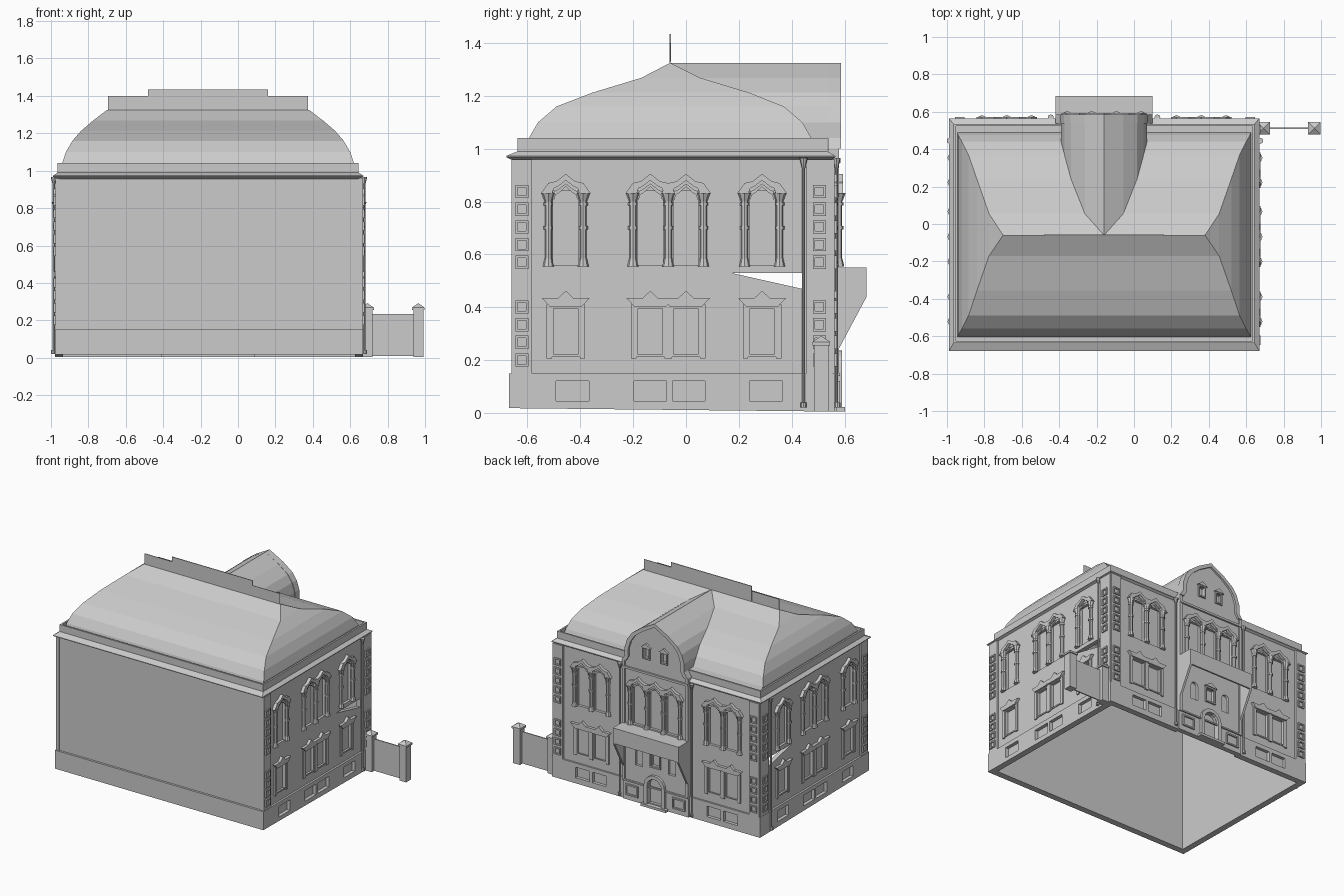
import bpy, bmesh, math
from mathutils import Vector, Matrix

cube = bpy.data.objects.get("Cube")
if cube:
    bpy.data.objects.remove(cube, do_unlink=True)

plaster = bpy.data.materials.new("light_grey_plaster")
plaster.use_nodes = True
GREY = (0.6, 0.6, 0.6, 1)
plaster.diffuse_color = GREY
plaster.node_tree.nodes["Principled BSDF"].inputs["Base Color"].default_value = GREY

# Facade frames: u runs along the wall, d points outward
FACADES = {
    "left_side": lambda u, d, z: Vector((0.655 + d, u, z)),
    "right_side": lambda u, d, z: Vector((-0.965 - d, u, z)),
    "back": lambda u, d, z: Vector((u, 0.55 + d, z)),
    "bay": lambda u, d, z: Vector((u, 0.572 + d, z)),
    "front": lambda u, d, z: Vector((u, -0.655 - d, z)),
}
MID = -0.16  # centre line of the house in x


class Part:
    """Collects solids for one object in a facade frame."""
    def __init__(self, name, facade):
        self.name, self.at, self.bm = name, FACADES[facade], bmesh.new()

    def prism(self, pts, d0, d1):
        a = [self.bm.verts.new(self.at(u, d0, z)) for u, z in pts]
        b = [self.bm.verts.new(self.at(u, d1, z)) for u, z in pts]
        self.bm.faces.new(a)
        self.bm.faces.new(b[::-1])
        for i in range(len(a)):
            j = (i + 1) % len(a)
            self.bm.faces.new((a[i], b[i], b[j], a[j]))

    def box(self, u0, u1, z0, z1, d0, d1):
        self.prism([(u0, z0), (u1, z0), (u1, z1), (u0, z1)], d0, d1)

    def strip(self, outer, inner, d0, d1):
        for i in range(len(outer) - 1):
            self.prism([outer[i], outer[i + 1], inner[i + 1], inner[i]], d0, d1)

    def frame(self, u0, u1, z0, z1, w, d):
        self.box(u0, u0 + w, z0, z1, 0, d)
        self.box(u1 - w, u1, z0, z1, 0, d)
        self.box(u0 + w, u1 - w, z0, z0 + w, 0, d)
        self.box(u0 + w, u1 - w, z1 - w, z1, 0, d)

    def post(self, u, d, z0, z1, r0, r1=None, sides=8):
        m = Matrix.Translation(self.at(u, d, (z0 + z1) / 2))
        bmesh.ops.create_cone(self.bm, cap_ends=True, segments=sides, radius1=r0,
                              radius2=r0 if r1 is None else r1, depth=z1 - z0, matrix=m)

    def done(self):
        bmesh.ops.recalc_face_normals(self.bm, faces=self.bm.faces)
        mesh = bpy.data.meshes.new(self.name)
        self.bm.to_mesh(mesh)
        self.bm.free()
        mesh.materials.append(plaster)
        ob = bpy.data.objects.new(self.name, mesh)
        bpy.context.scene.collection.objects.link(ob)
        return ob


def carve(wall, cutter):
    """Cut the openings into a wall and drop the cutter."""
    w, c = wall.done(), cutter.done()
    mod = w.modifiers.new("openings", "BOOLEAN")
    mod.operation, mod.solver, mod.object = "DIFFERENCE", "EXACT", c
    bpy.context.view_layer.objects.active = w
    bpy.ops.object.modifier_apply(modifier=mod.name)
    bpy.data.objects.remove(c, do_unlink=True)


def mirrored(half, c):
    """Half outline (offset, z) from the centre outward -> full outline."""
    return [(c - u, z) for u, z in reversed(half)] + [(c + u, z) for u, z in half if u > 0]


def arch(c, w, z0, spring):
    top = [(c + w * math.cos(a * math.pi / 8), spring + w * math.sin(a * math.pi / 8)) for a in range(9)]
    return [(c + w, z0)] + top + [(c - w, z0)]


def upper_window(p, cut, c):
    cut.box(c - 0.048, c + 0.048, 0.56, 0.84, -0.018, 0.05)
    for s in (-1, 1):
        u = c + s * 0.066
        p.post(u, 0.006, 0.56, 0.82, 0.013)
        p.post(u, 0.006, 0.555, 0.585, 0.021, 0.014)
        for z in (0.695, 0.785):
            p.post(u, 0.006, z, z + 0.012, 0.018)
        p.post(u, 0.006, 0.80, 0.832, 0.014, 0.026)
    outer = mirrored([(0, 0.905), (0.035, 0.877), (0.066, 0.87), (0.095, 0.83)], c)
    inner = mirrored([(0, 0.88), (0.03, 0.857), (0.045, 0.85), (0.052, 0.83)], c)
    p.strip(outer, inner, 0, 0.022)
    p.strip([(u, z - 0.012) for u, z in inner],
            [(c + (u - c) * 0.85, z - 0.024) for u, z in inner], 0, 0.01)


def lower_window(p, cut, c):
    cut.box(c - 0.05, c + 0.05, 0.215, 0.40, -0.018, 0.05)
    for s in (-1, 1):
        p.box(c + s * 0.063 - 0.01, c + s * 0.063 + 0.01, 0.205, 0.41, 0, 0.01)
    p.frame(c - 0.055, c + 0.055, 0.212, 0.405, 0.009, 0.006)
    p.prism(mirrored([(0, 0.462), (0.03, 0.434), (0.09, 0.434), (0.06, 0.402)], c), 0, 0.02)


def quoins(p, u0, u1):
    """Corner pilaster with two runs of framed square panels."""
    p.box(u0, u1, 0.15, 0.96, -0.01, 0.012)
    c = (u0 + u1) / 2
    for start, count in ((0.2, 4), (0.57, 5)):
        for i in range(count):
            z = start + i * 0.067
            p.frame(c - 0.025, c + 0.025, z - 0.025, z + 0.025, 0.009, 0.021)


def downpipe(p, u):
    p.post(u, 0.02, 0.03, 0.93, 0.006)
    p.post(u, 0.02, 0.925, 0.965, 0.006, 0.016)
    p.post(u, 0.024, 0.02, 0.04, 0.011)


def pair(c):
    return [c - 0.067, c + 0.067]


# Side walls, mirrored left and right
sides = [-0.455, -0.135, 0.0, 0.288]
for f in ("left_side", "right_side"):
    wall, cut, trim = (Part(f + n, f) for n in ("_wall", "_cutter", "_window_trim"))
    wall.box(-0.655, 0.55, 0.14, 0.96, -0.03, 0)
    cut.prism([(0.17, 0.53), (0.447, 0.468), (0.447, 0.53)], -0.1, 0.1)
    for c in sides:
        upper_window(trim, cut, c)
        lower_window(trim, cut, c)
    carve(wall, cut)
    trim.done()
    plinth, cut = Part(f + "_plinth", f), Part(f + "_plinth_cutter", f)
    plinth.prism([(-0.67, 0.018), (0.56, 0.005), (0.56, 0.15), (-0.67, 0.15)], -0.03, 0.014)
    for c in (-0.43, -0.135, 0.01, 0.303):
        cut.box(c - 0.062, c + 0.062, 0.045, 0.12, -0.01, 0.05)
    carve(plinth, cut)
    corner = Part(f + "_quoins", f)
    quoins(corner, -0.66, -0.582)
    quoins(corner, 0.455, 0.555)
    corner.done()
    pipe = Part(f + "_downpipe", f)
    downpipe(pipe, 0.445)
    pipe.done()

# Plain front wall
front = Part("front_wall", "front")
front.box(-0.965, 0.655, 0.14, 0.96, -0.03, 0)
front.box(-0.979, 0.669, 0.018, 0.15, -0.03, 0.015)
front.done()

# Back wings on either side of the bay
for name, u0, u1, c, q in (("right", -0.965, -0.42, -0.68, -0.972), ("left", 0.10, 0.655, 0.36, 0.582)):
    wall, cut, trim = (Part("back_" + name + n, "back") for n in ("_wall", "_cutter", "_window_trim"))
    wall.box(u0, u1, 0.14, 0.96, -0.03, 0)
    for w in pair(c):
        upper_window(trim, cut, w)
        lower_window(trim, cut, w)
    carve(wall, cut)
    quoins(trim, q, q + 0.08)
    trim.done()
    plinth, cut = Part("back_" + name + "_plinth", "back"), Part("back_plinth_cutter", "back")
    plinth.box(u0 - 0.014, u1 + 0.014, 0.005, 0.15, -0.03, 0.012)
    for w in pair(c):
        cut.box(w - 0.055, w + 0.055, 0.045, 0.12, -0.01, 0.05)
    carve(plinth, cut)
    pipe = Part("back_" + name + "_downpipe", "back")
    downpipe(pipe, -0.445 if name == "right" else 0.125)
    pipe.done()

# Central bay with keel-shaped gable
keel = [(0, 1.325), (0.105, 1.268), (0.18, 1.212), (0.215, 1.162), (0.235, 1.10), (0.235, 1.04), (0.26, 1.0)]
bay, cut, trim = (Part("bay" + n, "bay") for n in ("_wall", "_cutter", "_trim"))
bay.prism(mirrored(keel + [(0.26, 0.005)], MID), -0.035, 0)
for s in (-1, 0, 1):
    upper_window(trim, cut, MID + s * 0.132)
for s in (-1, 1):
    cut.prism(arch(MID + s * 0.13, 0.028, 0.27, 0.37), -0.018, 0.05)
    g = MID + s * 0.07
    cut.box(g - 0.02, g + 0.02, 1.06, 1.125, -0.018, 0.05)
    trim.frame(g - 0.029, g + 0.029, 1.05, 1.135, 0.008, 0.01)
    trim.prism([(g - 0.038, 1.135), (g + 0.038, 1.135), (g, 1.165)], 0, 0.014)
    trim.box(MID + s * 0.25 - 0.01, MID + s * 0.25 + 0.01, 0.15, 1.0, 0, 0.008)
    trim.frame(MID + s * 0.185 - 0.05, MID + s * 0.185 + 0.05, 0.04, 0.12, 0.01, 0.01)
cut.box(MID - 0.03, MID + 0.03, 0.30, 0.39, -0.018, 0.05)
cut.prism(arch(MID, 0.055, 0.03, 0.155), -0.02, 0.05)
carve(bay, cut)
trim.frame(MID - 0.042, MID + 0.042, 0.288, 0.402, 0.01, 0.01)
trim.prism([(MID - 0.05, 0.402), (MID + 0.05, 0.402), (MID, 0.435)], 0, 0.016)
trim.strip(arch(MID, 0.082, 0.02, 0.155), arch(MID, 0.057, 0.02, 0.155), 0, 0.018)
trim.strip(mirrored(keel, MID), mirrored([(u * 0.88, 1.0 + (z - 1.0) * 0.92) for u, z in keel], MID), 0, 0.014)
trim.box(MID - 0.26, MID + 0.26, 0.945, 0.96, 0, 0.012)
trim.box(MID - 0.26, MID + 0.26, 0.14, 0.15, 0, 0.01)
trim.done()

# Door canopy with tapering side panels, and the doorstep
canopy = Part("door_canopy", "bay")
canopy.box(MID - 0.26, MID + 0.26, 0.535, 0.55, 0, 0.112)
canopy.box(MID - 0.26, MID + 0.26, 0.44, 0.55, 0.1, 0.112)
for s in (-1, 1):
    rim = [(0, 0.55), (0.112, 0.55), (0.112, 0.44), (0, 0.23)]
    loops = [[canopy.bm.verts.new(canopy.at(MID + s * u, d, z)) for d, z in rim] for u in (0.26, 0.245)]
    canopy.bm.faces.new(loops[0])
    canopy.bm.faces.new(loops[1][::-1])
    for i in range(4):
        j = (i + 1) % 4
        canopy.bm.faces.new((loops[0][i], loops[1][i], loops[1][j], loops[0][j]))
canopy.done()
step = Part("door_step", "bay")
step.box(MID - 0.1, MID + 0.1, 0.005, 0.022, 0, 0.03)
step.done()

# Cornice, parapet and curved hipped roof lofted from rectangles (side inset, y front, y back, z)
rings = [(0.03, -0.655, 0.545, 0.955), (0.0, -0.68, 0.565, 0.968), (0.0, -0.68, 0.565, 0.973),
         (0.025, -0.637, 0.535, 0.99), (0.025, -0.637, 0.535, 1.04), (0.037, -0.625, 0.523, 1.04),
         (0.037, -0.625, 0.523, 1.0), (0.045, -0.605, 0.49, 1.0), (0.05, -0.595, 0.475, 1.04),
         (0.07, -0.56, 0.44, 1.10), (0.105, -0.49, 0.37, 1.16), (0.15, -0.355, 0.24, 1.212),
         (0.215, -0.17, 0.055, 1.268), (0.29, -0.06, -0.06, 1.325)]
roof = Part("main_roof", "front")
loft = []
for i, y0, y1, z in rings:
    x0, x1 = -0.99 + i, 0.67 - i
    loft.append([roof.bm.verts.new(p) for p in ((x0, y0, z), (x1, y0, z), (x1, y1, z), (x0, y1, z))])
for a, b in zip(loft, loft[1:]):
    for i in range(4):
        j = (i + 1) % 4
        roof.bm.faces.new((a[i], a[j], b[j], b[i]))
bmesh.ops.remove_doubles(roof.bm, verts=roof.bm.verts, dist=0.0005)
roof.done()

# Keel vault running from the main ridge to the gable
vault = Part("bay_roof", "bay")
vault.prism(mirrored([(u * 0.98, z) for u, z in keel[:-1]], MID), -0.03, -0.632)
vault.done()

# Thin stepped crest along the ridge
crest = Part("ridge_crest", "front")
crest.box(-0.695, 0.375, 1.31, 1.40, -0.597, -0.593)
crest.box(-0.48, 0.16, 1.33, 1.435, -0.598, -0.592)
crest.done()

# Side gate: two capped posts and a panel
gate = Part("gate", "back")
for u in (0.692, 0.964):
    gate.box(u - 0.027, u + 0.027, 0.005, 0.255, -0.065, -0.011)
    gate.box(u - 0.034, u + 0.034, 0.255, 0.268, -0.072, -0.004)
    p = [gate.bm.verts.new(gate.at(u + a * 0.034, -0.038 + b * 0.034, 0.268))
         for a, b in ((-1, -1), (1, -1), (1, 1), (-1, 1))]
    tip = gate.bm.verts.new(gate.at(u, -0.038, 0.292))
    for i in range(4):
        gate.bm.faces.new((p[i], p[(i + 1) % 4], tip))
gate.box(0.715, 0.94, 0.008, 0.235, -0.042, -0.034)
gate.done()
